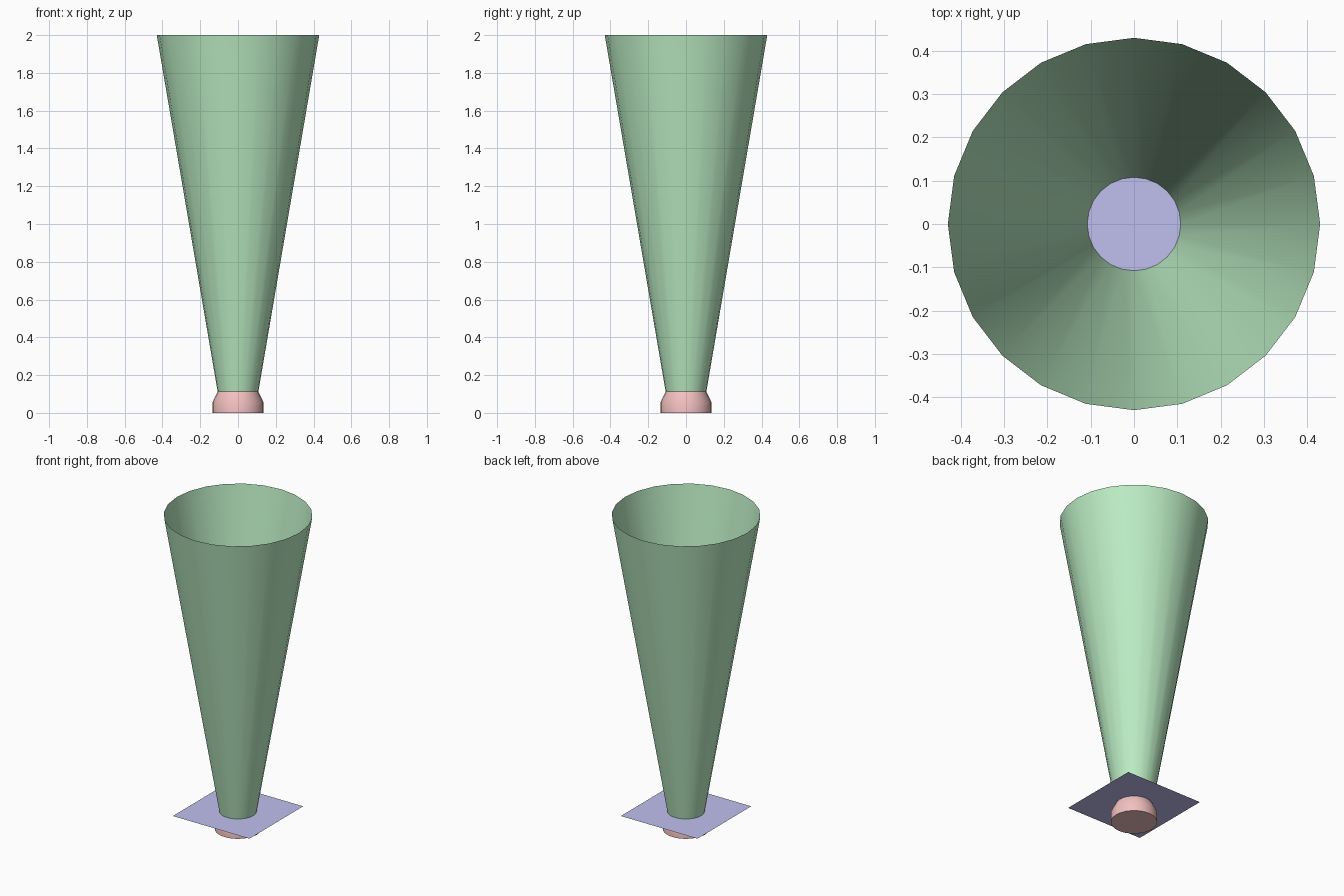
import bpy, bmesh
from math import cos, sin, tau, radians

if "Cube" in bpy.data.objects:
    bpy.data.objects.remove(bpy.data.objects["Cube"])

SIDES = 24


def add_object(name, bm, color):
    mesh = bpy.data.meshes.new(name)
    bm.to_mesh(mesh)
    bm.free()
    obj = bpy.data.objects.new(name, mesh)
    bpy.context.collection.objects.link(obj)
    mat = bpy.data.materials.new(name + "_color")
    mat.diffuse_color = color
    mat.use_nodes = True
    mat.node_tree.nodes["Principled BSDF"].inputs["Base Color"].default_value = mat.diffuse_color
    mesh.materials.append(mat)
    return obj


def turned(name, profile, color, capped):
    """Revolve (radius, z) points, listed bottom to top, around z."""
    bm = bmesh.new()
    rings = [[bm.verts.new((r * cos(tau * i / SIDES), r * sin(tau * i / SIDES), z))
              for i in range(SIDES)] for r, z in profile]
    for low, high in zip(rings, rings[1:]):
        for i in range(SIDES):
            j = (i + 1) % SIDES
            bm.faces.new((low[i], low[j], high[j], high[i]))
    if capped:
        bm.faces.new(rings[0][::-1])
        bm.faces.new(rings[-1])
    obj = add_object(name, bm, color)
    bpy.ops.object.select_all(action='DESELECT')
    obj.select_set(True)
    bpy.context.view_layer.objects.active = obj
    bpy.ops.object.shade_smooth_by_angle(angle=radians(30))
    return obj


# Lamp housing: short drum with a tapered shoulder
turned("lamp_housing", [(0.134, 0), (0.134, 0.058), (0.108, 0.112)],
       (0.9, 0.53, 0.53, 1), True)

# Light beam: open flaring cone
turned("light_beam", [(0.108, 0.114), (0.43, 2.0)], (0.5, 0.84, 0.55, 1), False)

# Glow plane: flat square sheet at the lens
bm = bmesh.new()
bmesh.ops.create_grid(bm, x_segments=1, y_segments=1, size=0.27)
bmesh.ops.translate(bm, verts=bm.verts, vec=(0, 0, 0.114))
add_object("glow_plane", bm, (0.53, 0.53, 0.87, 1))
